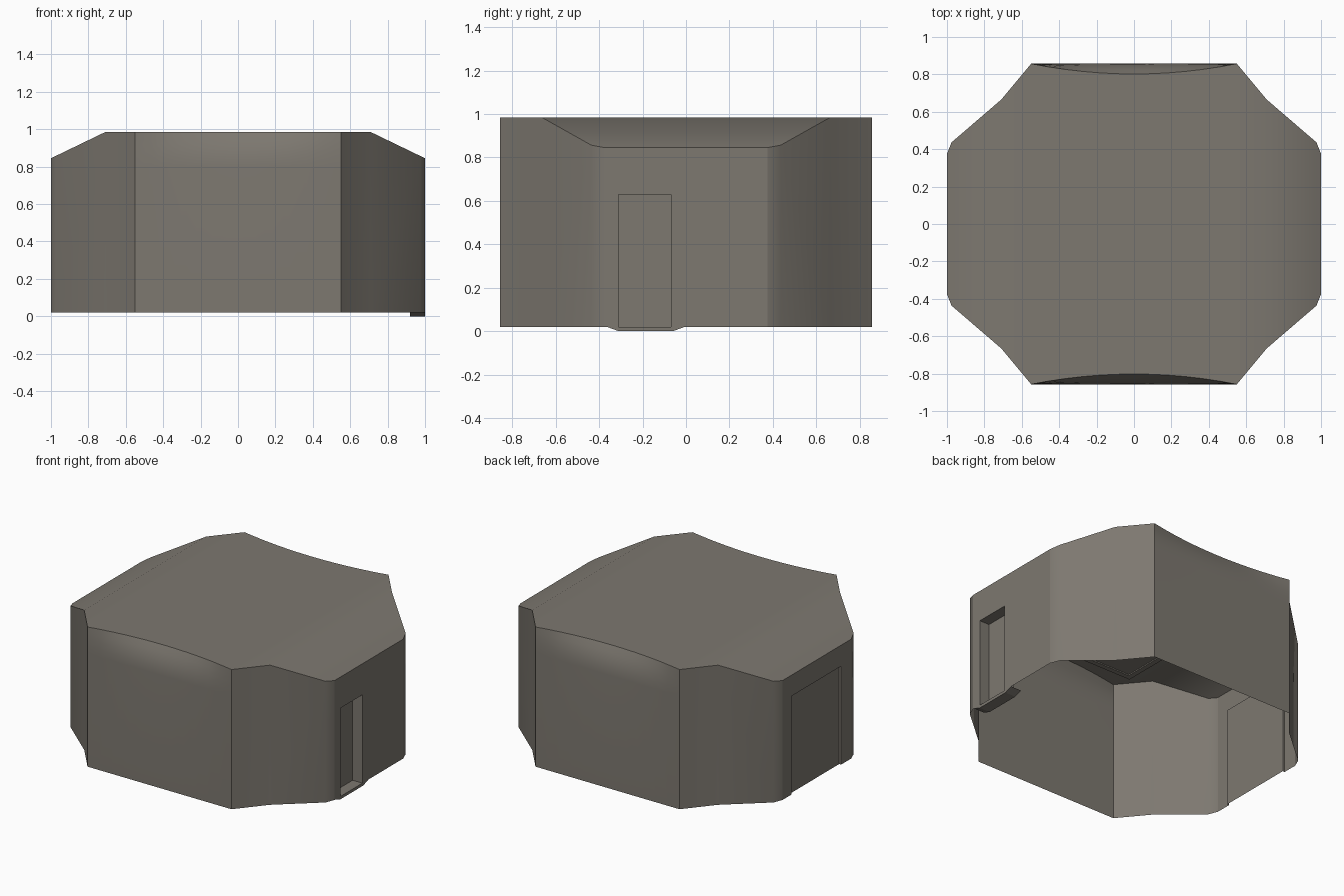
import bpy, bmesh

if "Cube" in bpy.data.objects:
    bpy.data.objects.remove(bpy.data.objects["Cube"])

stone = bpy.data.materials.new("warm_grey_plaster")
stone.diffuse_color = (0.205, 0.188, 0.162, 1)
stone.use_nodes = True
stone.node_tree.nodes["Principled BSDF"].inputs["Base Color"].default_value = stone.diffuse_color

BASE, TOP, EAVE, BEND = 0.02, 0.985, 0.845, 0.71


def finish(name, bm, smooth=False):
    bmesh.ops.remove_doubles(bm, verts=bm.verts, dist=0.0005)
    bmesh.ops.recalc_face_normals(bm, faces=bm.faces)
    me = bpy.data.meshes.new(name)
    bm.to_mesh(me)
    bm.free()
    me.materials.append(stone)
    ob = bpy.data.objects.new(name, me)
    bpy.context.collection.objects.link(ob)
    if smooth:
        bpy.ops.object.select_all(action='DESELECT')
        ob.select_set(True)
        bpy.context.view_layer.objects.active = ob
        bpy.ops.object.shade_smooth_by_angle(angle=0.56)
    return ob


def face(bm, *pts):
    return bm.faces.new([bm.verts.new(p) for p in pts])


def roof_z(x):
    return TOP - max(0, abs(x) - BEND) / (1 - BEND) * (TOP - EAVE)


def point(x, y, sign, z):
    # front and back walls lean inward near the top, most in the middle
    t = max(0, (z - 0.80) / (TOP - 0.80))
    lean = 0.055 * max(0, 1 - (x / 0.55) ** 2) * t * t
    return (x, sign * (y - lean), z)


# plan outline as stations along x with half depth
half = [(0.55, 0.857), (BEND, 0.665), (0.975, 0.437), (1.0, 0.375)]
n = 12
stations = [(-x, y) for x, y in reversed(half)]
stations += [(-0.55 + 1.1 * i / n, 0.857) for i in range(1, n)]
stations += half

# building shell: walls and roof, open underneath
bm = bmesh.new()
for (xa, ya), (xb, yb) in zip(stations, stations[1:]):
    za, zb = roof_z(xa), roof_z(xb)
    face(bm, point(xa, ya, -1, za), point(xb, yb, -1, zb),
         point(xb, yb, 1, zb), point(xa, ya, 1, za))
    flat_part = abs(xa + xb) < 1.1
    rows = [0, 0.81, 0.86, 0.91, 0.955, 1] if flat_part else [0, 1]
    for s in (-1, 1):
        for f, g in zip(rows, rows[1:]):
            face(bm, *[point(x, y, s, BASE + k * (z - BASE)) for x, y, z, k in
                       ((xa, ya, za, f), (xb, yb, zb, f), (xb, yb, zb, g), (xa, ya, za, g))])


# end walls, each with a recessed doorway
def end_wall(side, y0, y1, head, depth):
    ys, zs = [-0.375, y0, y1, 0.375], [BASE, head, EAVE]
    for i in range(3):
        for j in range(2):
            d = side
            if (i, j) == (1, 0):
                d = side * (1 - depth)
            face(bm, (d, ys[i], zs[j]), (d, ys[i + 1], zs[j]),
                 (d, ys[i + 1], zs[j + 1]), (d, ys[i], zs[j + 1]))
    inner = side * (1 - depth)
    for y in (y0, y1):
        face(bm, (side, y, BASE), (inner, y, BASE), (inner, y, head), (side, y, head))
    face(bm, (side, y0, head), (side, y1, head), (inner, y1, head), (inner, y0, head))


end_wall(1, -0.31, -0.07, 0.63, 0.075)
end_wall(-1, -0.265, 0.275, 0.70, 0.015)
shell = finish("building_shell", bm, smooth=True)
if max(shell.data.polygons, key=lambda p: p.center.z).normal.z < 0:
    shell.data.flip_normals()

# doorstep: slab tapering toward the ground
bm = bmesh.new()
bmesh.ops.create_cube(bm, size=1)
for v in bm.verts:
    up = v.co.z > 0
    width = 0.36 if up else 0.25
    v.co = (0.96 + v.co.x * 0.08, -0.185 + v.co.y * width, BASE if up else 0.0)
finish("doorstep", bm)

# ceiling frame: four flat strips under the roof
bm = bmesh.new()
fx, fy, w = 0.575, 0.73, 0.035
for s in (-1, 1):
    for cx, cy, sx, sy in ((s * (fx - w / 2), 0, w, 2 * fy),
                           (0, s * (fy - w / 2), 2 * (fx - w), w)):
        part = bmesh.ops.create_cube(bm, size=1)["verts"]
        for v in part:
            v.co = (cx + v.co.x * sx, cy + v.co.y * sy, 0.979 + v.co.z * 0.008)
finish("ceiling_frame", bm)
